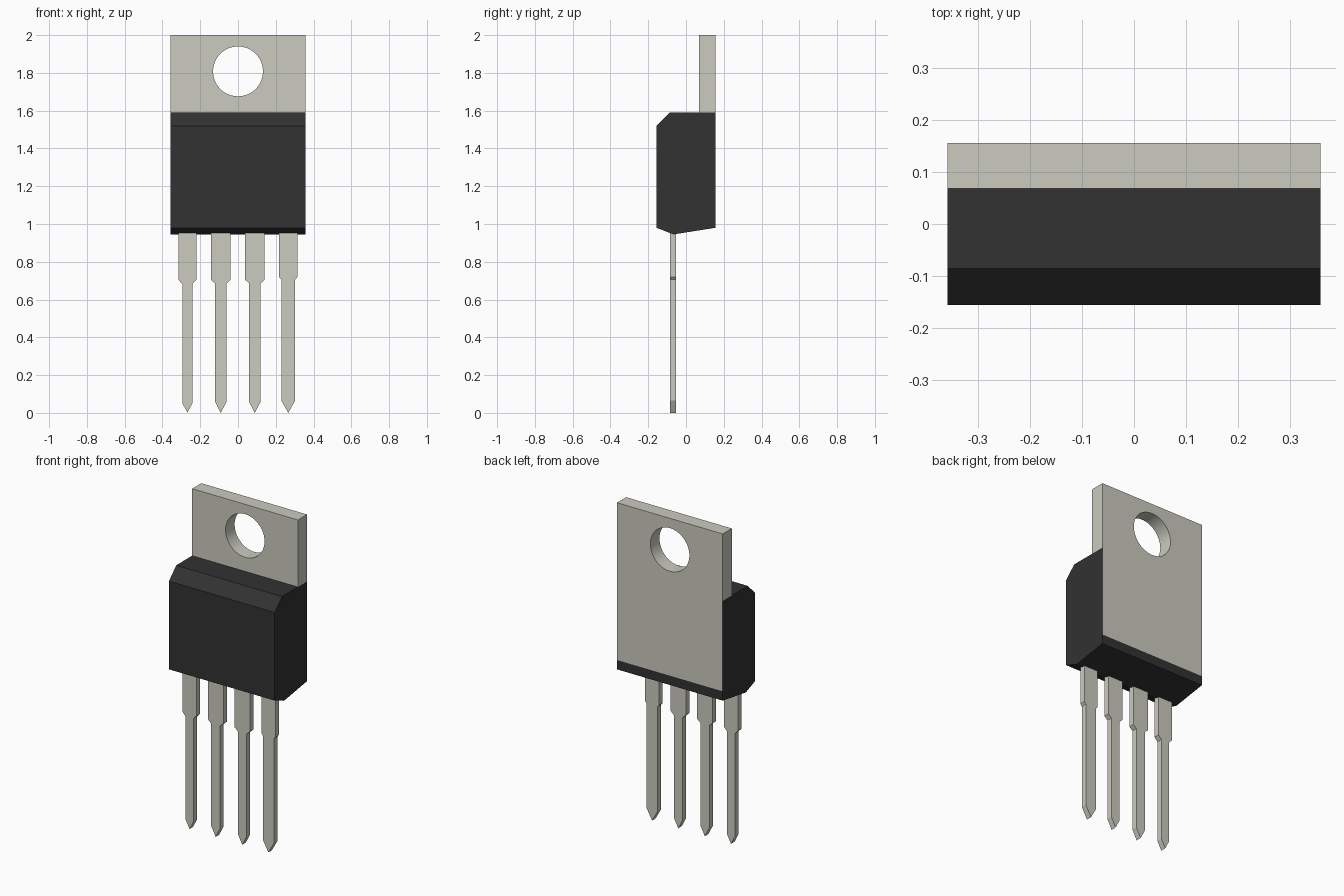
import bpy
import bmesh
from mathutils import Vector

default = bpy.data.objects.get("Cube")
if default:
    bpy.data.objects.remove(default, do_unlink=True)


def make_material(name, color):
    mat = bpy.data.materials.new(name)
    mat.use_nodes = True
    mat.diffuse_color = color
    mat.node_tree.nodes["Principled BSDF"].inputs["Base Color"].default_value = color
    return mat


metal = make_material("dull metal", (0.6, 0.595, 0.53, 1))
plastic = make_material("black plastic", (0.032, 0.032, 0.032, 1))


def prism(name, outline, axis, start, end, mats):
    """Extrude an outline along x (outline is y, z) or along y (outline is x, z)."""
    bm = bmesh.new()
    verts = [bm.verts.new((start, a, b) if axis == "x" else (a, start, b))
             for a, b in outline]
    face = bm.faces.new(verts)
    extruded = bmesh.ops.extrude_face_region(bm, geom=[face])
    shift = Vector((end - start, 0, 0) if axis == "x" else (0, end - start, 0))
    moved = [g for g in extruded["geom"] if isinstance(g, bmesh.types.BMVert)]
    bmesh.ops.translate(bm, verts=moved, vec=shift)
    bmesh.ops.recalc_face_normals(bm, faces=bm.faces[:])
    mesh = bpy.data.meshes.new(name)
    bm.to_mesh(mesh)
    bm.free()
    for mat in mats:
        mesh.materials.append(mat)
    obj = bpy.data.objects.new(name, mesh)
    bpy.context.collection.objects.link(obj)
    return obj


HALF_W, HALF_D = 0.358, 0.156
BODY_TOP, PANEL_BOTTOM = 1.59, 1.037

# Moulded body with a chamfered front top and a shallow V underside
body = prism("body", [
    (-HALF_D, 0.98), (-HALF_D, 1.52), (-0.086, BODY_TOP), (HALF_D, BODY_TOP),
    (HALF_D, PANEL_BOTTOM), (HALF_D, 0.98), (-0.066, 0.945),
], "x", -HALF_W, HALF_W, [plastic, metal])

# Exposed metal panel on the back of the body
for poly in body.data.polygons:
    if poly.normal.y > 0.99 and poly.center.z > PANEL_BOTTOM:
        poly.material_index = 1

# Mounting tab with a round hole
tab = prism("mounting_tab", [
    (-HALF_W, BODY_TOP), (HALF_W, BODY_TOP), (HALF_W, 2), (-HALF_W, 2),
], "y", 0.068, HALF_D, [metal])
bpy.ops.mesh.primitive_cylinder_add(vertices=64, radius=0.132, depth=0.6,
                                    location=(0, 0.11, 1.808),
                                    rotation=(1.570796, 0, 0))
cutter = bpy.context.object
cutter.name = "hole_cutter"
cutter.hide_render = True
cutter.data.materials.append(metal)
cut = tab.modifiers.new("hole", "BOOLEAN")
cut.operation = "DIFFERENCE"
cut.solver = "EXACT"
cut.object = cutter
bpy.ops.object.select_all(action="DESELECT")
tab.select_set(True)
bpy.context.view_layer.objects.active = tab
bpy.ops.object.modifier_apply(modifier=cut.name)
bpy.data.objects.remove(cutter, do_unlink=True)
bpy.ops.object.shade_smooth_by_angle()


# Leads: wide root, sloped shoulder, narrow shank and pointed tip
def lead(name, x, wide, narrow, shoulder, slope, tip):
    right = [(wide, 0.975), (wide, shoulder), (narrow, shoulder - slope), (narrow, tip)]
    outline = [(x + w, z) for w, z in right] + [(x, 0)]
    outline += [(x - w, z) for w, z in reversed(right)]
    # the root is sunk only as deep as the V underside allows
    outline = [(px, min(pz, 0.955)) for px, pz in outline]
    prism(name, outline, "y", -0.086, -0.052, [metal])


lead("lead_1", -0.268, 0.048, 0.027, 0.705, 0.022, 0.053)
lead("lead_2", -0.091, 0.052, 0.03, 0.705, 0.02, 0.058)
lead("lead_3", 0.089, 0.051, 0.03, 0.705, 0.02, 0.058)
lead("lead_4", 0.266, 0.048, 0.037, 0.719, 0.014, 0.066)
